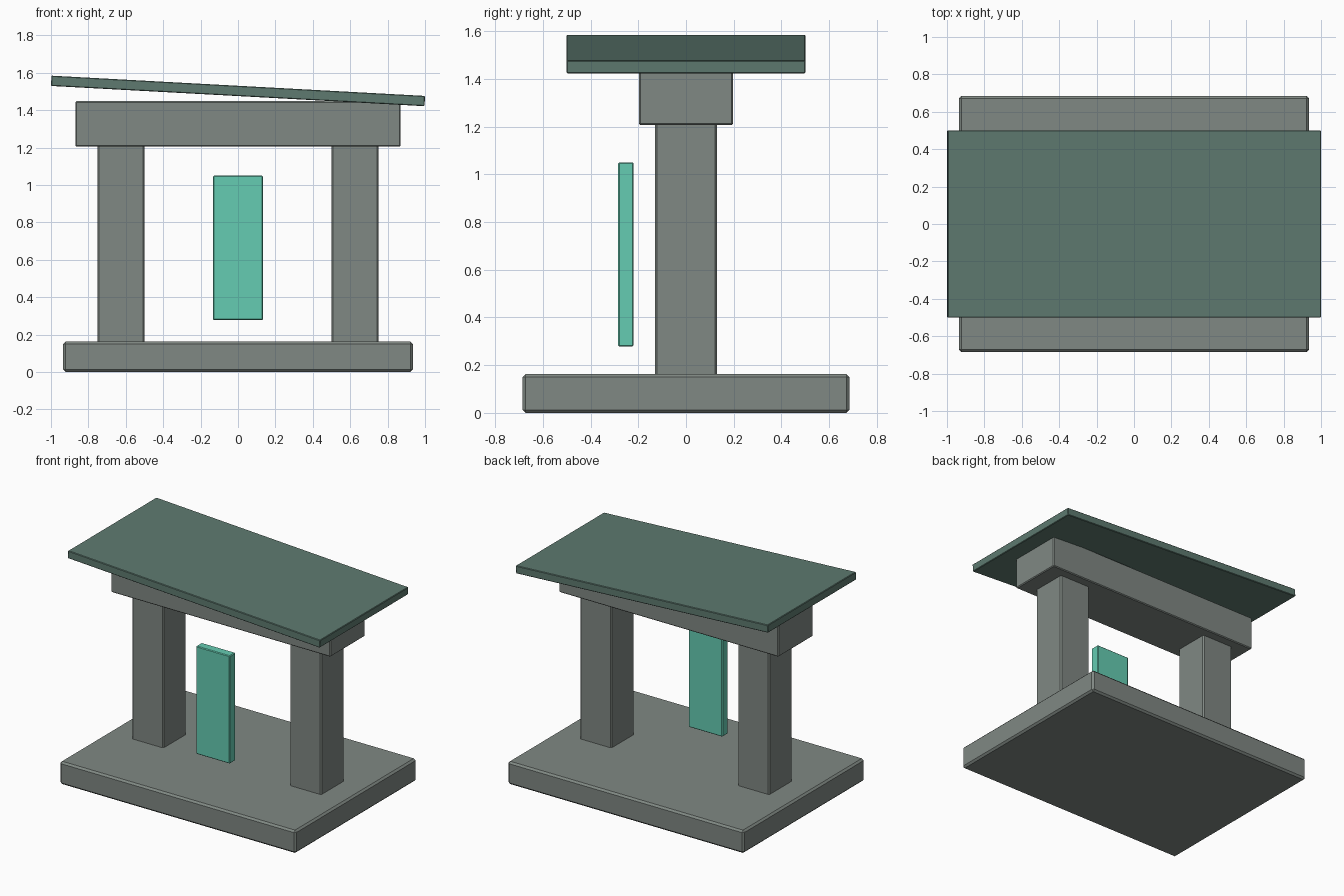
import bpy
import math

old = bpy.data.objects.get("Cube")
if old:
    bpy.data.objects.remove(old, do_unlink=True)


def material(name, rgb):
    mat = bpy.data.materials.new(name)
    mat.use_nodes = True
    mat.diffuse_color = (*rgb, 1)
    mat.node_tree.nodes["Principled BSDF"].inputs["Base Color"].default_value = (*rgb, 1)
    return mat


stone = material("grey stone", (0.215, 0.246, 0.227))
slate = material("dark green slate", (0.112, 0.195, 0.162))
jade = material("bright jade", (0.13, 0.604, 0.445))


def block(name, size, centre, mat, bevel, tilt=0):
    """Chamfered box with its scale applied."""
    bpy.ops.mesh.primitive_cube_add(size=1, location=centre)
    ob = bpy.context.object
    ob.name = name
    ob.scale = size
    bpy.ops.object.transform_apply(location=False, rotation=False, scale=True)
    ob.rotation_euler.y = math.radians(tilt)
    ob.data.materials.append(mat)
    mod = ob.modifiers.new("chamfer", "BEVEL")
    mod.width = bevel
    mod.segments = 1
    return ob


# Base slab
block("base_slab", (1.87, 1.37, 0.163), (0, 0, 0.0815), stone, 0.013)

# Two pillars, sunk slightly into the slab and lintel
for side, name in ((1, "left_pillar"), (-1, "right_pillar")):
    block(name, (0.25, 0.26, 1.08), (side * 0.625, 0, 0.68), stone, 0.008)

# Lintel and tilted roof slab
block("lintel", (1.74, 0.394, 0.242), (0, 0, 1.327), stone, 0.006)
block("roof_slab", (2.0, 1.0, 0.055), (0, 0, 1.503), slate, 0.004, tilt=3.1)

# Floating panel in front of the opening
block("floating_panel", (0.268, 0.065, 0.772), (0, -0.252, 0.664), jade, 0.005)
